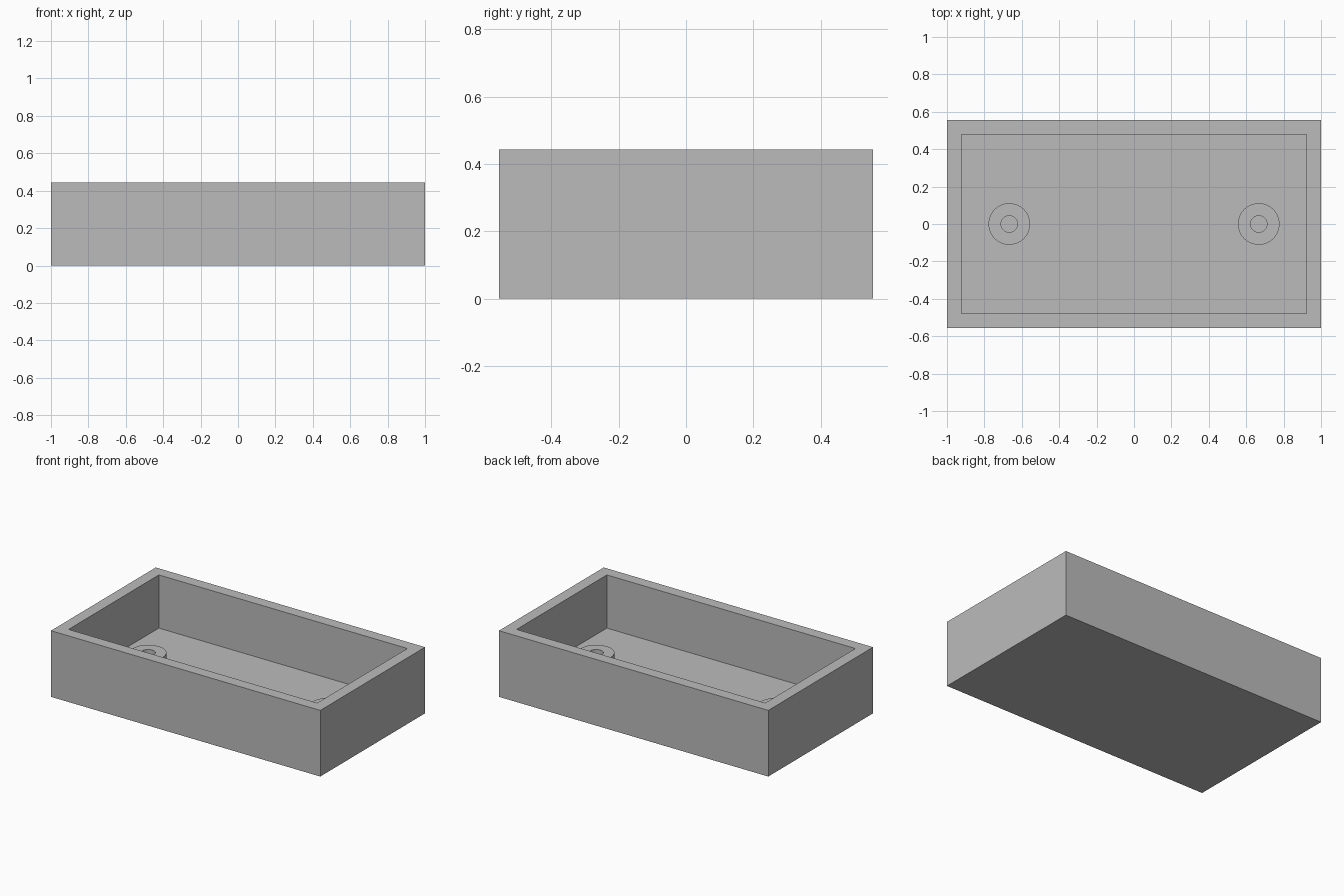
import bpy
import bmesh
import math
from mathutils import Matrix, Vector

LENGTH, WIDTH, HEIGHT = 2.0, 1.111, 0.444
WALL, FLOOR = 0.077, 0.087
BOSS_X, BOSS_TOP = 0.667, 0.174
BOSS_RADIUS, HOLE_RADIUS = 0.111, 0.044

cube = bpy.data.objects.get("Cube")
if cube:
    bpy.data.objects.remove(cube, do_unlink=True)

# Single plain grey
grey = bpy.data.materials.new("plain_grey")
grey.use_nodes = True
colour = (0.5, 0.5, 0.5, 1.0)
grey.diffuse_color = colour
grey.node_tree.nodes["Principled BSDF"].inputs["Base Color"].default_value = colour


def finish(bm, name):
    """Turn a bmesh into a named object with the grey material."""
    bmesh.ops.recalc_face_normals(bm, faces=bm.faces)
    mesh = bpy.data.meshes.new(name)
    bm.to_mesh(mesh)
    bm.free()
    mesh.materials.append(grey)
    obj = bpy.data.objects.new(name, mesh)
    bpy.context.collection.objects.link(obj)
    return obj


# Open tray: a block whose top is inset, then pushed down to the floor
bm = bmesh.new()
bmesh.ops.create_cube(bm, size=1, matrix=Matrix.Translation((0, 0, HEIGHT / 2))
                      @ Matrix.Diagonal((LENGTH, WIDTH, HEIGHT, 1)))
top = max(bm.faces, key=lambda f: f.calc_center_median().z)
bmesh.ops.inset_region(bm, faces=[top], thickness=WALL, use_even_offset=True)
well = bmesh.ops.extrude_discrete_faces(bm, faces=[top])["faces"]
bmesh.ops.translate(bm, verts=well[0].verts, vec=(0, 0, FLOOR - HEIGHT))
finish(bm, "tray")


# Screw boss: a hollow post spun from its cross-section
def make_boss(name, x):
    bm = bmesh.new()
    profile = [(BOSS_RADIUS, FLOOR), (BOSS_RADIUS, BOSS_TOP),
               (HOLE_RADIUS, BOSS_TOP), (HOLE_RADIUS, FLOOR)]
    verts = [bm.verts.new((r, 0, z)) for r, z in profile]
    edges = [bm.edges.new(pair) for pair in zip(verts, verts[1:])]
    bmesh.ops.spin(bm, geom=verts + edges, cent=(0, 0, 0), axis=(0, 0, 1),
                   angle=math.tau, steps=64)
    bmesh.ops.remove_doubles(bm, verts=bm.verts, dist=0.0001)
    # Open underside, so make the top ring face up explicitly
    obj = finish(bm, name)
    ring = max(obj.data.polygons, key=lambda p: p.center.z)
    if ring.normal.dot(Vector((0, 0, 1))) < 0:
        obj.data.flip_normals()
    obj.location.x = x
    bpy.ops.object.select_all(action="DESELECT")
    obj.select_set(True)
    bpy.context.view_layer.objects.active = obj
    bpy.ops.object.shade_smooth_by_angle(angle=math.radians(30))


for side, sign in (("left", 1), ("right", -1)):
    make_boss(f"{side}_screw_boss", sign * BOSS_X)
